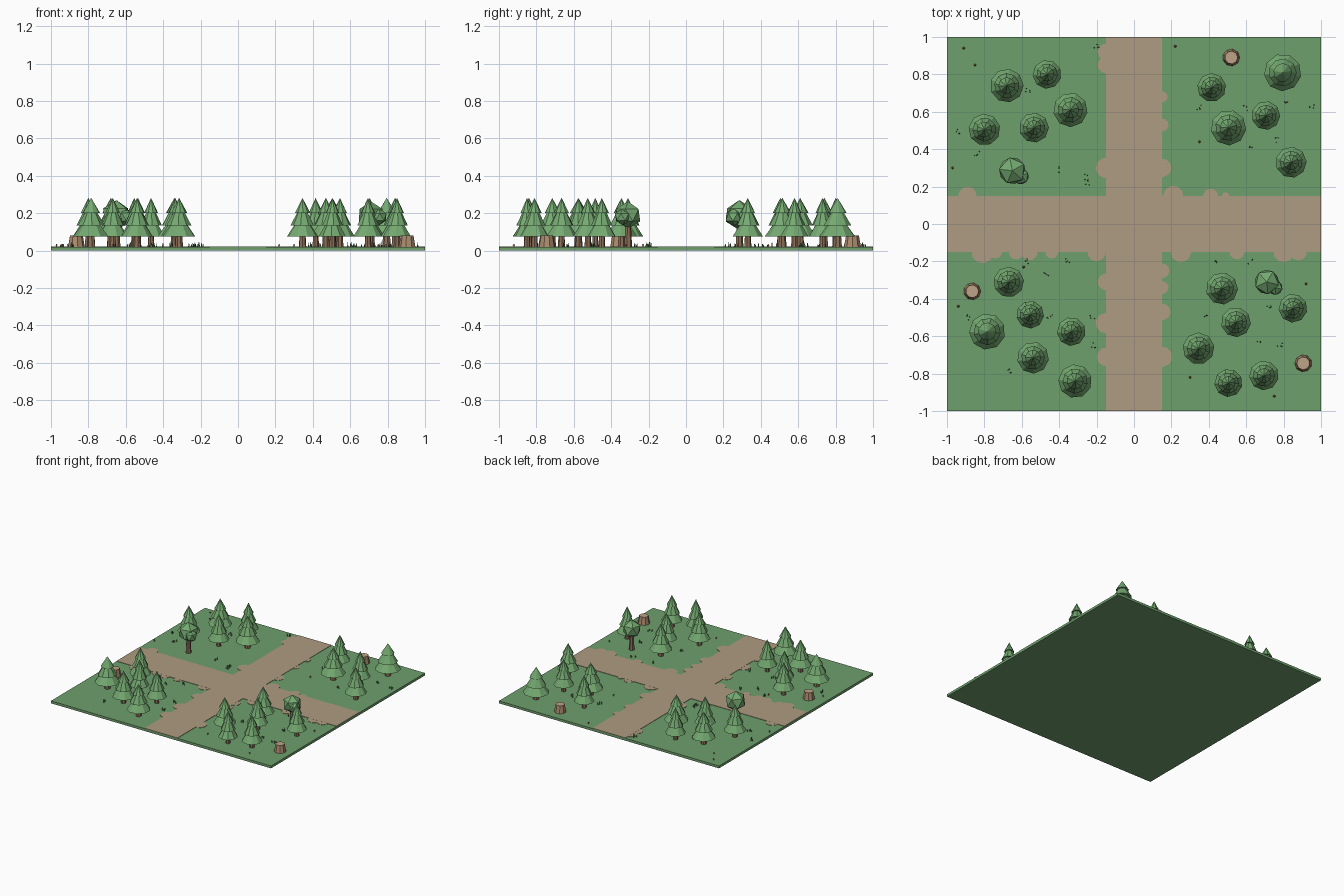
import bpy, bmesh, math, random
from mathutils import Matrix, Vector

if "Cube" in bpy.data.objects:
    bpy.data.objects.remove(bpy.data.objects["Cube"])

random.seed(4)
GROUND = 0.02


def material(name, r, g, b):
    m = bpy.data.materials.new(name)
    lin = [((c / 255 + 0.055) / 1.055) ** 2.4 for c in (r, g, b)]
    m.diffuse_color = (*lin, 1)
    m.use_nodes = True
    m.node_tree.nodes["Principled BSDF"].inputs["Base Color"].default_value = m.diffuse_color
    return m


GRASS = material("grass green", 111, 160, 109)
LEAF = material("foliage green", 117, 170, 113)
PATH = material("path tan", 175, 156, 130)
BARK = material("bark brown", 142, 112, 88)
STUMP = material("stump brown", 172, 140, 110)
CUT = material("cut wood", 190, 163, 137)
BLADE = material("dark blade green", 80, 120, 78)
CAP = material("mushroom red", 165, 90, 65)


def finish(bm, name, *mats):
    mesh = bpy.data.meshes.new(name)
    bm.to_mesh(mesh)
    bm.free()
    for m in mats:
        mesh.materials.append(m)
    ob = bpy.data.objects.new(name, mesh)
    bpy.context.collection.objects.link(ob)
    return ob


def frustum(bm, x, y, z0, z1, r0, r1, sides, turn=0.0, index=0):
    """Upright tapered prism between two heights."""
    mat = Matrix.Translation((x, y, (z0 + z1) / 2)) @ Matrix.Rotation(turn, 4, 'Z')
    out = bmesh.ops.create_cone(bm, cap_ends=True, segments=sides, radius1=r0,
                                radius2=r1, depth=z1 - z0, matrix=mat)
    faces = {f for v in out['verts'] for f in v.link_faces}
    for f in faces:
        f.material_index = index
    return faces


# Ground slab
bm = bmesh.new()
bmesh.ops.create_cube(bm, size=1, matrix=Matrix.Translation((0, 0, GROUND / 2))
                      @ Matrix.Diagonal((2, 2, GROUND, 1)))
finish(bm, "ground", GRASS)

# Crossing paths as one raised outline
W = 0.15
corner = [(W, W), (W, 1), (-W, 1)]
outline = []
for k in range(4):
    rot = Matrix.Rotation(k * math.pi / 2, 2)
    outline += [rot @ Vector(p) for p in corner]
bm = bmesh.new()
face = bm.faces.new([bm.verts.new((p.x, p.y, GROUND)) for p in outline])
top = bmesh.ops.extrude_face_region(bm, geom=[face])['geom']
bmesh.ops.translate(bm, vec=(0, 0, 0.003),
                    verts=[v for v in top if isinstance(v, bmesh.types.BMVert)])
bmesh.ops.recalc_face_normals(bm, faces=bm.faces)
finish(bm, "crossing_paths", PATH)

# Worn patches along the path edges: (position along edge, radius)
edges = {
    "left": [(0.92, .045), (0.85, .045), (0.30, .055), (-0.31, .045), (-0.53, .055), (-0.71, .05)],
    "right": [(0.68, .03), (0.53, .035), (0.30, .05), (-0.25, .04), (-0.34, .035),
              (-0.47, .045), (-0.71, .055)],
    "back": [(-0.89, .05), (0.21, .055), (0.41, .04), (0.49, .02)],
    "front": [(-0.81, .06), (-0.74, .035), (-0.63, .04), (-0.56, .045), (-0.44, .035), (-0.20, .05),
              (0.25, .055), (0.55, .04), (0.80, .055), (0.88, .045)],
}
for side, spots in edges.items():
    bm = bmesh.new()
    for t, r in spots:
        x, y = {"left": (-W, t), "right": (W, t), "back": (t, W), "front": (t, -W)}[side]
        frustum(bm, x, y, GROUND, GROUND + 0.0025, r, r, 10, random.random())
    finish(bm, "worn_patches_" + side, PATH)

# Pines: x, y, skirt radius
pines = [
    (-.68, .74, .09), (-.465, .80, .077), (-.34, .61, .092), (-.80, .505, .085), (-.535, .515, .08),
    (.415, .73, .077), (.795, .81, .10), (.705, .58, .077), (.505, .515, .095), (.84, .33, .083),
    (-.67, -.31, .082), (-.555, -.485, .074), (-.785, -.575, .097), (-.335, -.575, .077),
    (-.54, -.715, .085), (-.315, -.84, .09), (.47, -.345, .086), (.85, -.45, .077),
    (.545, -.525, .08), (.345, -.665, .085), (.505, -.85, .075), (.695, -.81, .079),
]
for x, y, r in pines:
    turn = random.random() * 6
    bm = bmesh.new()
    frustum(bm, x, y, GROUND, 0.09, r * .24, r * .19, 7, turn, 1)
    frustum(bm, x, y, 0.075, 0.15, r, r * .42, 9, turn)
    frustum(bm, x, y, 0.135, 0.215, r * .75, r * .27, 9, turn + .2)
    frustum(bm, x, y, 0.20, 0.282, r * .5, 0.0, 9, turn + .4)
    finish(bm, "pine_tree", LEAF, BARK)

# Round-crowned trees
for x, y, r in [(-.65, .285, .08), (.71, -.31, .073)]:
    bm = bmesh.new()
    frustum(bm, x, y, GROUND, 0.15, .022, .015, 7, 0, 1)
    for dx, dy, z, s, div in [(0, 0, .19, 1, 1), (.045, -.03, .18, .6, 1)]:
        bmesh.ops.create_icosphere(
            bm, subdivisions=div, radius=r * s,
            matrix=Matrix.Translation((x + dx, y + dy, z)) @ Matrix.Rotation(x * 5, 4, 'Z'))
    finish(bm, "round_tree", LEAF, BARK)

# Stumps with pale cut tops
for x, y in [(.52, .89), (-.865, -.36), (.905, -.745)]:
    bm = bmesh.new()
    faces = frustum(bm, x, y, GROUND, 0.081, .046, .035, 9, x)
    lid = max(faces, key=lambda f: f.calc_center_median().z)
    bmesh.ops.inset_individual(bm, faces=[lid], thickness=.004)
    lid.material_index = 1
    finish(bm, "stump", STUMP, CUT)

# Grass tufts: clusters of thin upright blades
tufts = [
    (-.94, .49), (-.84, .38), (-.57, .71), (-.39, .29), (-.26, .25), (-.25, .22), (-.20, .95),
    (.60, .62), (.82, .64), (.76, .45), (.62, .40), (.95, .63), (.35, .62), (-.47, -.27),
    (-.35, -.20), (-.58, -.20), (-.67, -.79), (-.45, -.49), (-.22, -.65), (.62, -.20),
    (.67, -.64), (.38, -.48), (.43, -.21), (.72, -.45), (-.88, -.50), (-.22, -.50), (.78, -.65),
]
bm = bmesh.new()
for x, y in tufts:
    for _ in range(4):
        bx, by = x + random.uniform(-.015, .015), y + random.uniform(-.015, .015)
        frustum(bm, bx, by, GROUND, GROUND + random.uniform(.015, .03), .004, 0.0, 3,
                random.random() * 6)
finish(bm, "grass_tufts", BLADE)

# Tiny mushrooms
bm = bmesh.new()
for x, y in [(-.85, .85), (-.91, .94), (.22, .95), (.35, .44), (-.59, -.23), (-.94, -.44),
             (.30, -.82), (.75, -.92), (.92, -.32), (-.97, .30)]:
    frustum(bm, x, y, GROUND, GROUND + .009, .003, .003, 5, 0, 1)
    frustum(bm, x, y, GROUND + .008, GROUND + .016, .007, .001, 6)
finish(bm, "mushrooms", CAP, CUT)
